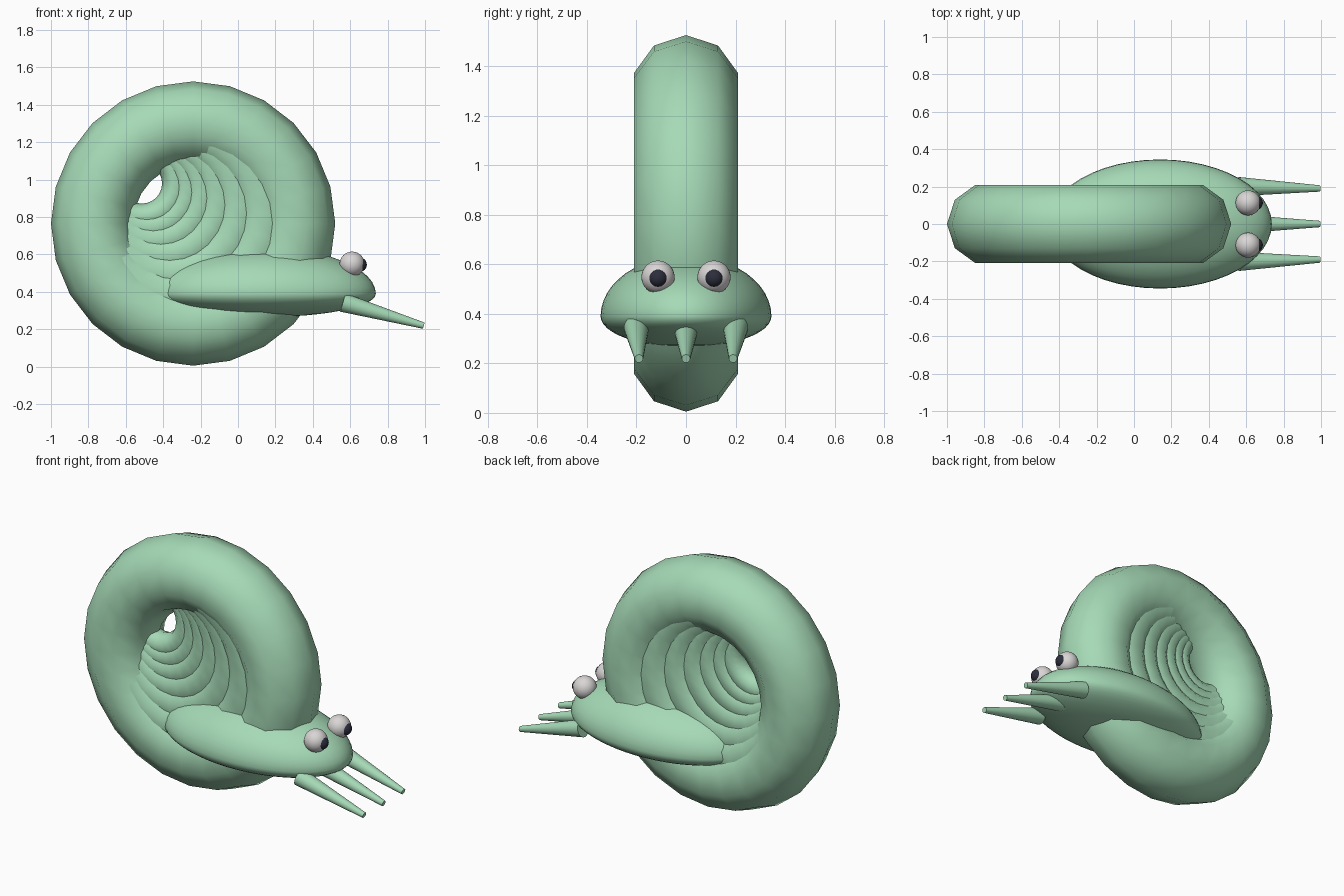
import bpy
from math import pi
from mathutils import Vector

if "Cube" in bpy.data.objects:
    bpy.data.objects.remove(bpy.data.objects["Cube"], do_unlink=True)


def make_material(name, color):
    mat = bpy.data.materials.new(name)
    mat.use_nodes = True
    mat.diffuse_color = (*color, 1)
    mat.node_tree.nodes["Principled BSDF"].inputs["Base Color"].default_value = (*color, 1)
    return mat


green = make_material("soft_green", (0.38, 0.70, 0.47))
white = make_material("eye_white", (0.70, 0.67, 0.67))
dark = make_material("pupil_dark", (0.025, 0.027, 0.045))


def finish(name, mat, angle=pi / 3):
    obj = bpy.context.object
    obj.name = name
    obj.data.materials.append(mat)
    bpy.ops.object.shade_smooth_by_angle(angle=angle)
    return obj


def ball(name, center, radius, mat, segments=32, rings=16):
    bpy.ops.mesh.primitive_uv_sphere_add(segments=segments, ring_count=rings,
                                         radius=radius, location=center)
    return finish(name, mat)


# Shell: rings shrinking towards one point at the upper rear
focus = Vector((-0.655, 0, 1.09))
first_center = Vector((-0.24, 0, 0.765))
for i in range(7):
    scale = 0.835 ** i
    bpy.ops.mesh.primitive_torus_add(
        major_segments=24, minor_segments=10,
        major_radius=0.54 * scale, minor_radius=0.22 * scale,
        location=focus.lerp(first_center, scale), rotation=(pi / 2, 0, 0))
    finish(f"shell_ring_{i + 1}", green)

# Body: long dome with a shallower underside
body = ball("body", (0.14, 0, 0.39), 1, green, 48, 24)
for v in body.data.vertices:
    v.co.x *= 0.597
    v.co.y *= 0.345
    v.co.z *= 0.245 if v.co.z > 0 else 0.125

# Eyes with bulging pupils
for side, y in (("left", 0.113), ("right", -0.113)):
    # the model's face points along +x
    ball(f"{side}_eye", (0.61, y, 0.548), 0.067, white)
    ball(f"{side}_pupil", (0.65, y, 0.545), 0.039, dark, 24, 12)

# Three tapering feelers sloping down from the underside
for name, y in (("left", 0.2), ("middle", 0), ("right", -0.2)):
    base = Vector((0.56, y, 0.343))
    tip = Vector((0.993, y * 0.95, 0.219))
    axis = tip - base
    bpy.ops.mesh.primitive_cone_add(vertices=24, radius1=0.051, radius2=0.017,
                                    depth=axis.length, location=(base + tip) / 2)
    bpy.context.object.rotation_euler = axis.to_track_quat("Z", "Y").to_euler()
    finish(f"{name}_feeler", green)
